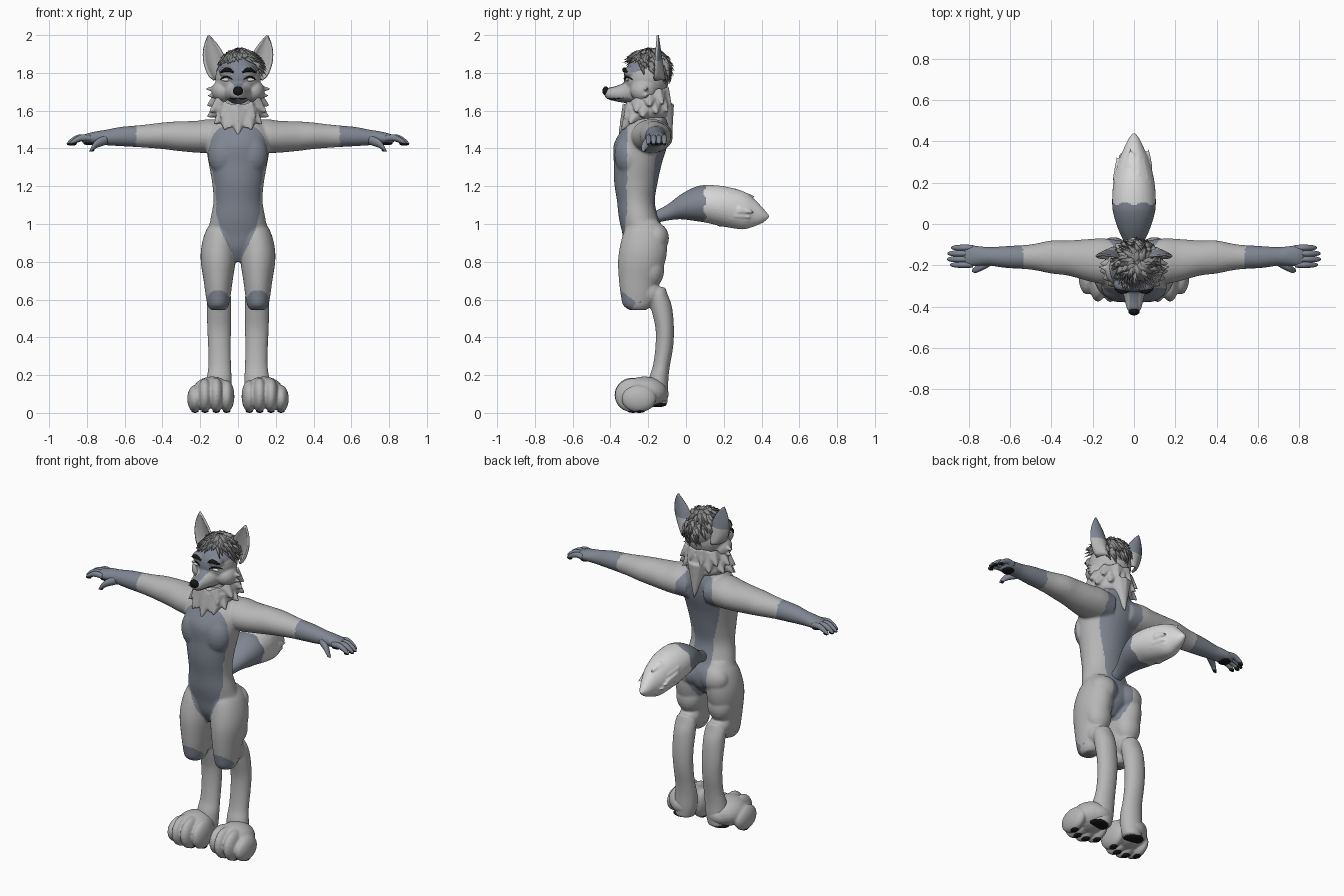
import bpy, bmesh, math, random
from mathutils import Vector, Matrix
from mathutils.bvhtree import BVHTree

random.seed(4)
cube = bpy.data.objects.get("Cube")
if cube:
    bpy.data.objects.remove(cube, do_unlink=True)

def material(name, *rgb):
    mat = bpy.data.materials.new(name)
    mat.use_nodes = True
    mat.diffuse_color = (*rgb, 1)
    mat.node_tree.nodes["Principled BSDF"].inputs["Base Color"].default_value = (*rgb, 1)
    return mat

GREY, BLUE = material("light grey fur", .47, .47, .47), material("blue grey fur", .215, .24, .29)
WHITE, HAIR = material("white fur", .7, .7, .7), material("dark grey hair", .27, .27, .27)
BLACK = material("black", .008, .008, .008)
SIDES = (("left", 1), ("right", -1))

def blend(stations, t):
    """Smooth interpolation through a list of equal length tuples."""
    i = min(int(t), len(stations) - 2)
    f = t - i
    around = (stations[max(0, min(len(stations) - 1, i + k))] for k in (-1, 0, 1, 2))
    return [b + f * ((c - a) + f * ((2 * a - 5 * b + 4 * c - d) + f * (3 * (b - c) + d - a))) / 2 for a, b, c, d in zip(*around)]

def loft(bm, axis, stations, side=1, seg=32, steps=6):
    """Elliptic rings: position along axis, two centre values, two radii."""
    rings = []
    for k in range((len(stations) - 1) * steps + 1):
        t, u, v, ru, rv = blend(stations, k / steps)
        ring = []
        for a in (math.tau * j / seg for j in range(seg)):
            p = u + max(ru, .002) * math.cos(a), v + max(rv, .002) * math.sin(a)
            x, y, z = {"X": (t, *p), "Y": (p[0], t, p[1]), "Z": (*p, t)}[axis]
            ring.append(bm.verts.new((x * side, y, z)))
        rings.append(ring)
    for low, high in zip(rings, rings[1:]):
        for j in range(seg):
            bm.faces.new((low[j], low[j - 1], high[j - 1], high[j]))
    bm.faces.new(rings[0])
    bm.faces.new(rings[-1])

def ball(bm, center, radii, seg=24):
    place = Matrix.Translation(center) @ Matrix.Diagonal((*radii, 1))
    bmesh.ops.create_uvsphere(bm, u_segments=seg, v_segments=seg // 2, radius=1, matrix=place)

def tuft(bm, base, tip, width, seg=6):
    d = Vector(tip) - Vector(base)
    place = Matrix.Translation(Vector(base) + d / 2) @ d.to_track_quat("Z", "Y").to_matrix().to_4x4()
    bmesh.ops.create_cone(bm, cap_ends=True, segments=seg, radius1=width, radius2=0, depth=d.length, matrix=place)

def apply(obj, kind, **settings):
    mod = obj.modifiers.new(kind.title(), kind)
    for key, value in settings.items():
        setattr(mod, key, value)
    bpy.context.view_layer.objects.active = obj
    bpy.ops.object.modifier_apply(modifier=mod.name)

def finish(bm, name, mats, voxel=0, smooth=4, rule=None, shell=0):
    """Turn the bmesh into an object, optionally fused, then colour it by rule."""
    bmesh.ops.recalc_face_normals(bm, faces=bm.faces)
    mesh = bpy.data.meshes.new(name)
    bm.to_mesh(mesh)
    bm.free()
    obj = bpy.data.objects.new(name, mesh)
    bpy.context.collection.objects.link(obj)
    if voxel:
        apply(obj, "REMESH", mode="VOXEL", voxel_size=voxel)
        apply(obj, "SMOOTH", factor=.5, iterations=smooth)
    if shell:
        apply(obj, "SOLIDIFY", thickness=shell, offset=0)
    obj.data.materials.clear()
    for mat in mats:
        obj.data.materials.append(mat)
    for poly in obj.data.polygons:
        poly.use_smooth = True
        poly.material_index = int(rule(poly.center, poly.normal)) if rule else 0
    return obj

def width_at(table, z):
    spans = zip(table, table[1:])
    return next((w0 + (w1 - w0) * (z - z0) / (z1 - z0) for (z0, w0), (z1, w1) in spans if z0 <= z < z1), 0)

# Body: torso, arms, thighs and lower legs fused into one skin
bm = bmesh.new()
loft(bm, "Z", [(.8, 0, -.23, .03, .05), (.87, 0, -.22, .11, .1), (.95, 0, -.225, .155, .112), (1.03, 0, -.25, .145, .105),
               (1.12, 0, -.265, .13, .1), (1.22, 0, -.265, .137, .115), (1.32, 0, -.255, .155, .127), (1.42, 0, -.24, .17, .142),
               (1.5, 0, -.215, .165, .125), (1.56, 0, -.2, .11, .1), (1.62, 0, -.2, .085, .08), (1.7, 0, -.2, .08, .08)], seg=48)
for _, s in SIDES:
    loft(bm, "X", [(.06, -.18, 1.46, .1, .085), (.15, -.18, 1.465, .11, .09), (.22, -.175, 1.462, .102, .084),
                   (.32, -.165, 1.465, .085, .078), (.4, -.16, 1.467, .08, .07), (.5, -.16, 1.465, .061, .06),
                   (.62, -.16, 1.463, .053, .051), (.7, -.157, 1.458, .045, .041), (.75, -.155, 1.456, .048, .035),
                   (.8, -.155, 1.452, .052, .027), (.825, -.155, 1.45, .046, .018)], s)
    loft(bm, "Z", [(.545, .105, -.255, .04, .045), (.57, .105, -.258, .056, .075), (.62, .105, -.255, .066, .09),
                   (.7, .105, -.25, .077, .105), (.8, .105, -.235, .092, .125), (.88, .102, -.225, .092, .125),
                   (.96, .092, -.22, .08, .108), (1.02, .085, -.22, .05, .07)], s)
    loft(bm, "Z", [(.04, .11, -.15, .055, .05), (.1, .105, -.15, .066, .055), (.18, .1, -.145, .066, .052),
                   (.25, .097, -.13, .06, .045), (.35, .098, -.115, .06, .047), (.45, .1, -.113, .063, .049),
                   (.56, .1, -.13, .064, .056), (.63, .1, -.145, .06, .047), (.665, .1, -.14, .035, .03)], s)
    for center, radii in (((.07, -.3, 1.365), (.09, .079, .115)), ((.085, -.158, .925), (.088, .068, .08)),
                          ((.105, -.185, .76), (.077, .07, .1)), ((.103, -.19, .635), (.062, .06, .065)),
                          ((.38, -.125, 1.46), (.06, .045, .05))):
        ball(bm, (center[0] * s, *center[1:]), radii)
CHEST = [(.78, 0), (.95, .085), (1.05, .115), (1.2, .118), (1.3, .16), (1.42, .165), (1.5, .125), (1.6, .08)]
BACK = [(.78, .03), (.9, .075), (1, .065), (1.15, .065), (1.3, .105), (1.42, .13), (1.5, .12), (1.6, .05)]

def body_rule(c, n):
    knee = c.y < -.24 and math.hypot((abs(c.x) - .105) / .06, (c.z - .595) / .055) < 1
    front = c.y < -.29 - .02 * (c.z > 1.2) and abs(c.x) < width_at(CHEST, c.z)
    back = c.y > -.22 and abs(c.x) < width_at(BACK, c.z)
    crotch = .78 < c.z < .9 and abs(c.x) < .02
    return abs(c.x) > .54 or knee or front or back or crotch

finish(bm, "body", [GREY, BLUE], .0075, 4, body_rule)

# Hands, feet and their pads
for label, s in SIDES:
    hand, hand_pads, foot, foot_pads = (bmesh.new() for _ in range(4))
    for y, end in ((-.115, .885), (-.143, .903), (-.171, .905), (-.198, .89)):
        loft(hand, "X", [(.78, y, 1.454, .0135, .015), (end - .06, y, 1.456, .015, .017),
                         (end - .02, y, 1.438, .0125, .0135), (end, y, 1.425, .005, .006)], s, 12, 4)
        ball(hand_pads, ((end - .015) * s, y, 1.425), (.017, .0105, .009), 12)
    loft(hand, "X", [(.69, -.175, 1.45, .026, .028), (.745, -.208, 1.427, .021, .023),
                     (.77, -.222, 1.404, .015, .017), (.785, -.226, 1.387, .005, .005)], s, 12, 4)
    finish(hand, label + "_fingers", [BLUE])
    ball(hand_pads, (.785 * s, -.155, 1.427), (.034, .036, .01), 16)
    ball(hand_pads, (.772 * s, -.222, 1.391), (.012, .01, .008), 12)
    finish(hand_pads, label + "_hand_pads", [BLACK])
    ball(foot, (.137 * s, -.22, .108), (.105, .12, .085))
    ball(foot, (.12 * s, -.155, .1), (.078, .064, .057))
    for x, y, h in ((.06, -.255, .085), (.115, -.287, .092), (.175, -.285, .09), (.228, -.25, .072)):
        ball(foot, (x * s, y, h + .003), (.041, .092, h))
        ball(foot_pads, (x * s, y + .005, .01), (.02, .028, .01), 12)
    finish(foot, label + "_foot", [GREY], .006, 6)
    ball(foot_pads, (.125 * s, -.155, .044), (.06, .052, .014), 16)
    finish(foot_pads, label + "_foot_pads", [BLACK])

# Tail with a pale tufted end
bm = bmesh.new()
loft(bm, "Y", [(-.18, 0, 1.03, .03, .03), (-.1, 0, 1.06, .045, .042), (-.03, 0, 1.09, .075, .065), (.04, 0, 1.105, .098, .088),
               (.1, 0, 1.107, .106, .099), (.2, 0, 1.093, .1, .107), (.3, 0, 1.072, .077, .1), (.36, 0, 1.06, .052, .073),
               (.41, 0, 1.045, .028, .036), (.44, 0, 1.04, .006, .006)])
for k in range(22):
    out = Vector((math.cos(k * 2.4), 0, math.sin(k * 2.4)))
    y = .16 + .02 * (k % 7)
    r = .088 - 2.3 * max(0, y - .2) ** 2
    tuft(bm, Vector((0, y, 1.09)) + out * r * .88, Vector((0, y + .09, 1.075)) + out * r, .03)
finish(bm, "tail", [BLUE, WHITE], .006, 3, lambda c, n: c.y > .1 + .008 * math.sin(7 * math.atan2(c.z - 1.1, c.x)))

# Head with muzzle, cheeks, cheek fur and brow ridge
bm = bmesh.new()
ball(bm, (0, -.21, 1.77), (.12, .12, .125), 32)
loft(bm, "Y", [(-.43, 0, 1.692, .018, .018), (-.41, 0, 1.69, .035, .031), (-.37, 0, 1.69, .045, .041),
               (-.33, 0, 1.695, .056, .053), (-.28, 0, 1.71, .075, .075), (-.22, 0, 1.73, .09, .09)])
for _, s in SIDES:
    ball(bm, (.08 * s, -.225, 1.705), (.06, .07, .06))
    ball(bm, (.05 * s, -.29, 1.805), (.05, .04, .034))
    for z, x in ((1.715, .182), (1.68, .172), (1.645, .15)):
        tuft(bm, (.08 * s, -.225, z), (x * s, -.205, z), .035)

def head_rule(c, n):
    bridge = c.z > 1.715 and c.y < -.22 and n.z > -.2 and abs(c.x) < .022 + max(0, c.z - 1.735) * 1.1
    return bridge or (c.z < 1.668 and c.y < -.25 and abs(c.x) < .055)

head = finish(bm, "head", [GREY, BLUE], .006, 3, head_rule)
tree = BVHTree.FromPolygons([v.co for v in head.data.vertices], [p.vertices for p in head.data.polygons])

def on_face(x, z):
    return tree.ray_cast(Vector((x, -1, z)), Vector((0, 1, 0)))[0]

ARC = [(k / 10, math.sin(math.pi * k / 10)) for k in range(11)]

def stroke(name, x, width, z, rise, thick):
    """Painted arc laid onto the face."""
    curve = bpy.data.curves.new(name, "CURVE")
    curve.dimensions, curve.bevel_depth, curve.bevel_resolution = "3D", thick, 2
    spline = curve.splines.new("POLY")
    spline.points.add(len(ARC) - 1)
    for point, (t, h) in zip(spline.points, ARC):
        point.co = (*on_face(x + width * t, z + rise * h), 1)
        point.radius = .35 + .65 * h
    curve.materials.append(BLACK)
    bpy.context.collection.objects.link(bpy.data.objects.new(name, curve))

for label, s in SIDES:
    stroke(label + "_brow", .024 * s, .068 * s, 1.803, .014, .012)
    stroke(label + "_lashes", .03 * s, .065 * s, 1.764, .016, .005)
    stroke(label + "_mouth", 0, .048 * s, 1.668, -.006, .003)
    eye, ear = bmesh.new(), bmesh.new()
    ball(eye, on_face(.063 * s, 1.764), (.026, .009, .009))
    finish(eye, label + "_eye", [WHITE])
    # Cupped ear, dark on the back of its tip
    grid = [[ear.verts.new((s * (.098 + .058 * v + u * (.03 + .062 * math.sqrt(v)) * (1 - v ** 2)),
                            -.115 - .055 * u * u * (1 - v) - .035 * v, 1.765 + .234 * v))
             for u in (i / 6 - 1 for i in range(13))] for v in (k / 14 * .995 for k in range(15))]
    for low, high in zip(grid, grid[1:]):
        for i in range(12):
            ear.faces.new((low[i], low[i + 1], high[i + 1], high[i]))
    finish(ear, label + "_ear", [GREY, BLUE], shell=.012, rule=lambda c, n: n.y > .1 and c.z > 1.86)
nose = bmesh.new()
ball(nose, (0, -.425, 1.704), (.027, .018, .024))
finish(nose, "nose", [BLACK])

# Neck ruff of overlapping tufts, lower at the throat
bm = bmesh.new()
loft(bm, "Z", [(1.49, 0, -.29, .02, .03), (1.53, 0, -.25, .08, .085), (1.57, 0, -.215, .122, .12),
               (1.61, 0, -.2, .13, .1), (1.65, 0, -.175, .105, .08), (1.7, 0, -.17, .085, .07)])
for k in range(22):
    a, z = math.tau * k / 22, 1.655 - .045 * (k % 2)
    sx, cy = math.sin(a), math.cos(a)
    tuft(bm, (.095 * sx, -.21 - .085 * cy, z - .045 * cy), (.172 * sx, -.21 - .14 * cy, z - .035 - .03 * abs(cy) - .045 * cy), .052)
for x, y0, z0, y1, z1 in ((0, -.28, 1.58, -.36, 1.465), (.06, -.27, 1.58, -.345, 1.495), (-.06, -.27, 1.58, -.345, 1.495),
                          (0, -.13, 1.62, -.075, 1.42)):
    tuft(bm, (x * .8, y0, z0), (x * 1.2, y1, z1), .07, 10)
finish(bm, "neck_ruff", [GREY], .006, 4)

# Hair: a cap with strands falling from the crown, longest at the nape
bm = bmesh.new()
ball(bm, (.005, -.185, 1.805), (.106, .106, .11))
for k in range(150):
    a = random.uniform(-math.pi, math.pi)
    p = random.uniform(.05, 1.15 - .5 * math.cos(a) + .25 * math.sin(a))
    ends = []
    for polar, reach in ((p, .102), (p + random.uniform(.4, .8), .13 + .03 * max(0, math.cos(a)))):
        swing = a + .5 * (polar - p)
        out = reach * math.sin(polar)
        ends.append((.012 + out * math.sin(swing), -.19 - out * math.cos(swing), 1.81 + min(reach, .124) * math.cos(polar)))
    tuft(bm, *ends, random.uniform(.014, .024), 5)
finish(bm, "hair", [HAIR])
